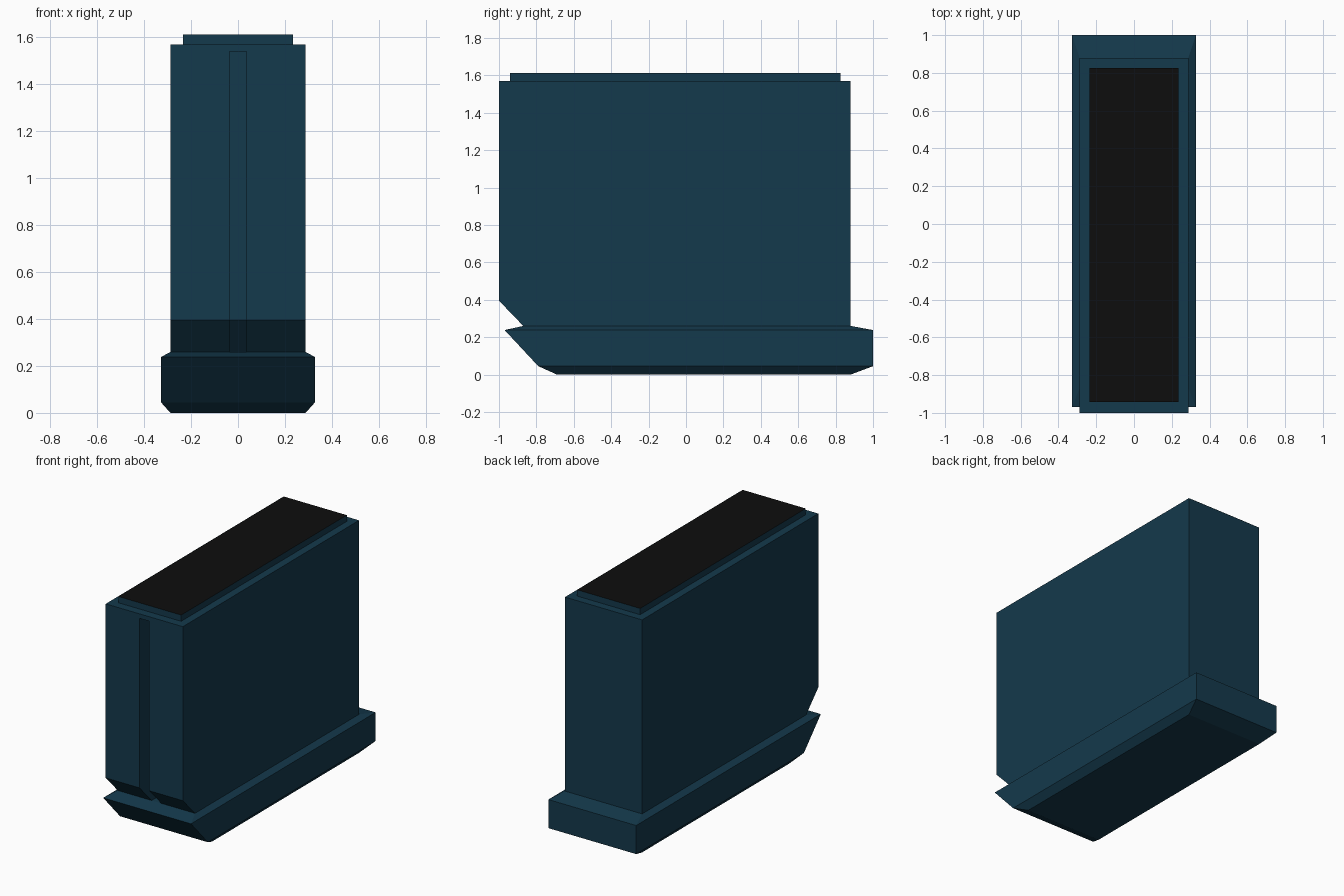
import bpy, bmesh

if "Cube" in bpy.data.objects:
    bpy.data.objects.remove(bpy.data.objects["Cube"])


def material(name, color):
    m = bpy.data.materials.new(name)
    m.diffuse_color = color
    m.use_nodes = True
    m.node_tree.nodes["Principled BSDF"].inputs["Base Color"].default_value = m.diffuse_color
    return m


blue = material("dark_blue", (0.007, 0.041, 0.072, 1))
black = material("black", (0.004, 0.004, 0.004, 1))


def loft(name, rings, mat):
    """Closed solid through matching rings of points."""
    bm = bmesh.new()
    loops = [[bm.verts.new(p) for p in ring] for ring in rings]
    n = len(loops[0])
    bm.faces.new(loops[0])
    bm.faces.new(loops[-1])
    for a, b in zip(loops, loops[1:]):
        for i in range(n):
            j = (i + 1) % n
            bm.faces.new((a[i], a[j], b[j], b[i]))
    bmesh.ops.recalc_face_normals(bm, faces=bm.faces)
    mesh = bpy.data.meshes.new(name)
    bm.to_mesh(mesh)
    bm.free()
    mesh.materials.append(mat)
    ob = bpy.data.objects.new(name, mesh)
    bpy.context.collection.objects.link(ob)
    return ob


def side_prism(name, half, profile, mat):
    """Side profile (y, z) extruded across the width."""
    return loft(name, [[(x, y, z) for y, z in profile] for x in (-half, half)], mat)


def rect(half, y0, y1, z):
    return [(-half, y0, z), (half, y0, z), (half, y1, z), (-half, y1, z)]


# Main casing with sloped lower front
body = side_prism("casing", 0.288, [(-1, 1.57), (-1, 0.395), (-0.87, 0.26),
                                    (0.88, 0.26), (0.88, 1.57)], blue)

# Deep slot down the front, following the slope
cutter = side_prism("slot_cutter", 0.036, [(-1.1, 1.54), (-0.9, 1.54), (-0.9, 0.395),
                                           (-0.71, 0.2), (-1.1, 0.2)], blue)
cutter.hide_render = True
cutter.hide_set(True)
cut = body.modifiers.new("front_slot", "BOOLEAN")
cut.operation = "DIFFERENCE"
cut.solver = "EXACT"
cut.object = cutter

# Flared base plate with bevelled rims and raked front
loft("base_plate", [rect(0.288, -0.69, 0.88, 0.0),
                    rect(0.328, -0.79, 1.0, 0.045),
                    rect(0.328, -0.97, 1.0, 0.238),
                    rect(0.288, -0.87, 0.88, 0.26)], blue)

# Raised top lip with a black upper face
lip = loft("top_lip", [rect(0.235, -0.942, 0.825, 1.57),
                       rect(0.235, -0.942, 0.825, 1.612)], blue)
lip.data.materials.append(black)
for f in lip.data.polygons:
    if f.normal.z > 0.9:
        f.material_index = 1
